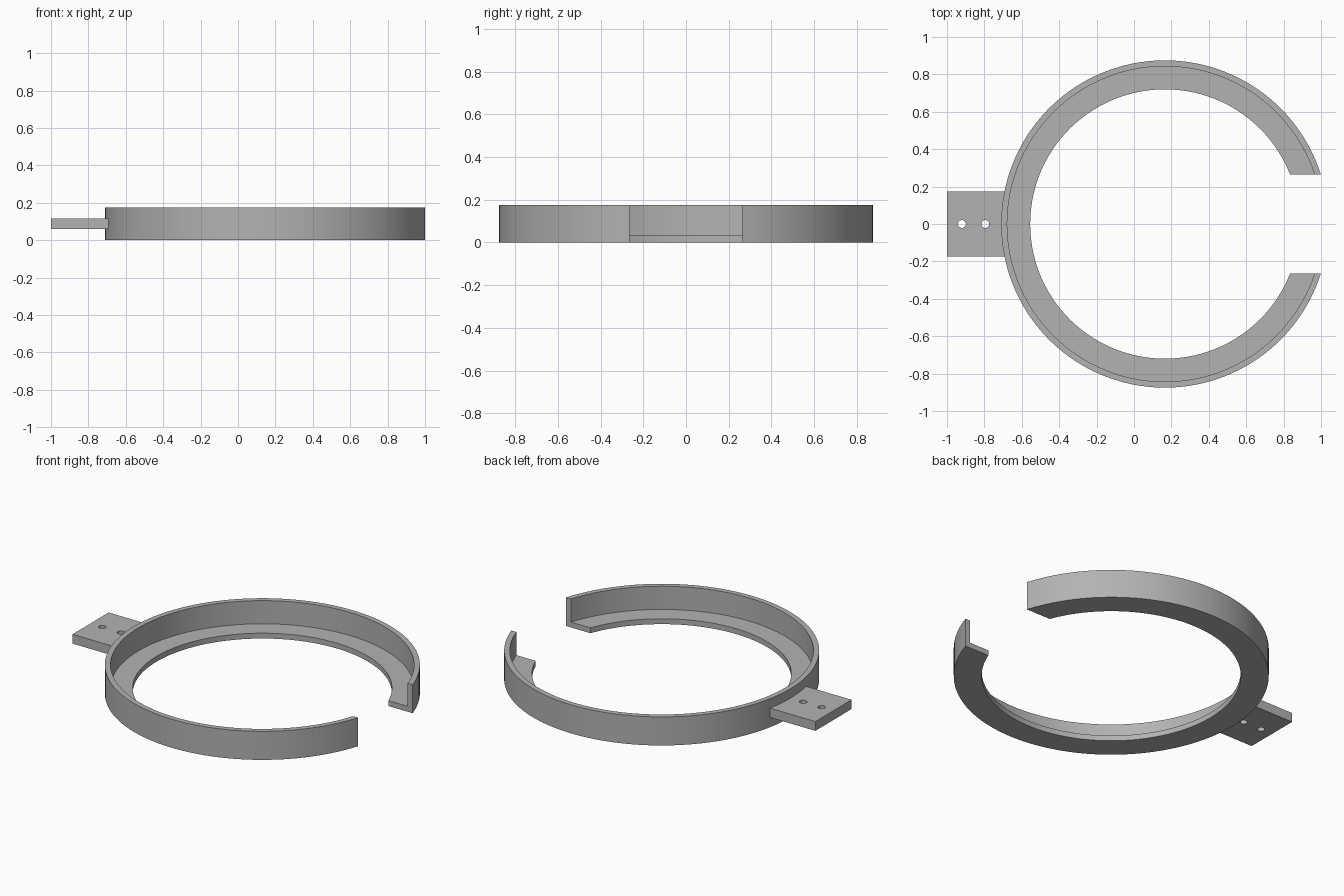
import bpy, bmesh, math
from math import asin, cos, sin, pi

cube = bpy.data.objects.get("Cube")
if cube:
    bpy.data.objects.remove(cube, do_unlink=True)

CENTRE_X = 0.165
OUTER, WALL, INNER = 0.875, 0.843, 0.72
HEIGHT, FLOOR = 0.175, 0.033
GAP = 0.265          # half width of the opening
STEPS = 120

grey = bpy.data.materials.new("plain grey")
grey.use_nodes = True
colour = (0.45, 0.45, 0.45, 1)
grey.diffuse_color = colour
grey.node_tree.nodes["Principled BSDF"].inputs["Base Color"].default_value = colour


def finish(bm, name):
    bmesh.ops.recalc_face_normals(bm, faces=bm.faces)
    mesh = bpy.data.meshes.new(name)
    bm.to_mesh(mesh)
    bm.free()
    mesh.materials.append(grey)
    obj = bpy.data.objects.new(name, mesh)
    bpy.context.collection.objects.link(obj)
    return obj


def activate(obj):
    bpy.ops.object.select_all(action='DESELECT')
    obj.select_set(True)
    bpy.context.view_layer.objects.active = obj


# Open ring: an L-shaped section swept around, with both ends cut along y = +-GAP
section = [(INNER, 0), (OUTER, 0), (OUTER, HEIGHT),
           (WALL, HEIGHT), (WALL, FLOOR), (INNER, FLOOR)]
bm = bmesh.new()
loops = []
for i in range(STEPS + 1):
    loop = []
    for r, z in section:
        start = asin(GAP / r)
        a = start + (2 * pi - 2 * start) * i / STEPS
        loop.append(bm.verts.new((CENTRE_X + r * cos(a), r * sin(a), z)))
    loops.append(loop)
for a, b in zip(loops, loops[1:]):
    for k in range(len(section)):
        n = (k + 1) % len(section)
        bm.faces.new((a[k], a[n], b[n], b[k]))
bm.faces.new(loops[0])
bm.faces.new(loops[-1])
ring = finish(bm, "open_ring")
activate(ring)
bpy.ops.object.shade_smooth_by_angle(angle=math.radians(30))

# Mounting tab, its inner edge buried in the ring wall
bm = bmesh.new()
bmesh.ops.create_cube(bm, size=1)
x0, x1, z0, z1 = -1, -0.683, 0.06, 0.117
bmesh.ops.scale(bm, vec=(x1 - x0, 0.35, z1 - z0), verts=bm.verts)
bmesh.ops.translate(bm, vec=((x0 + x1) / 2, 0, (z0 + z1) / 2), verts=bm.verts)
tab = finish(bm, "mounting_tab")

# Two screw holes through the tab
for x in (-0.92, -0.795):
    bpy.ops.mesh.primitive_cylinder_add(vertices=32, radius=0.021, depth=0.3,
                                        location=(x, 0, z0))
    cutter = bpy.context.object
    cutter.hide_render = True
    cut = tab.modifiers.new("screw_hole", 'BOOLEAN')
    cut.operation = 'DIFFERENCE'
    cut.solver = 'EXACT'
    cut.object = cutter
    activate(tab)
    bpy.ops.object.modifier_apply(modifier=cut.name)
    bpy.data.objects.remove(cutter, do_unlink=True)
bpy.ops.object.shade_smooth_by_angle(angle=math.radians(30))
